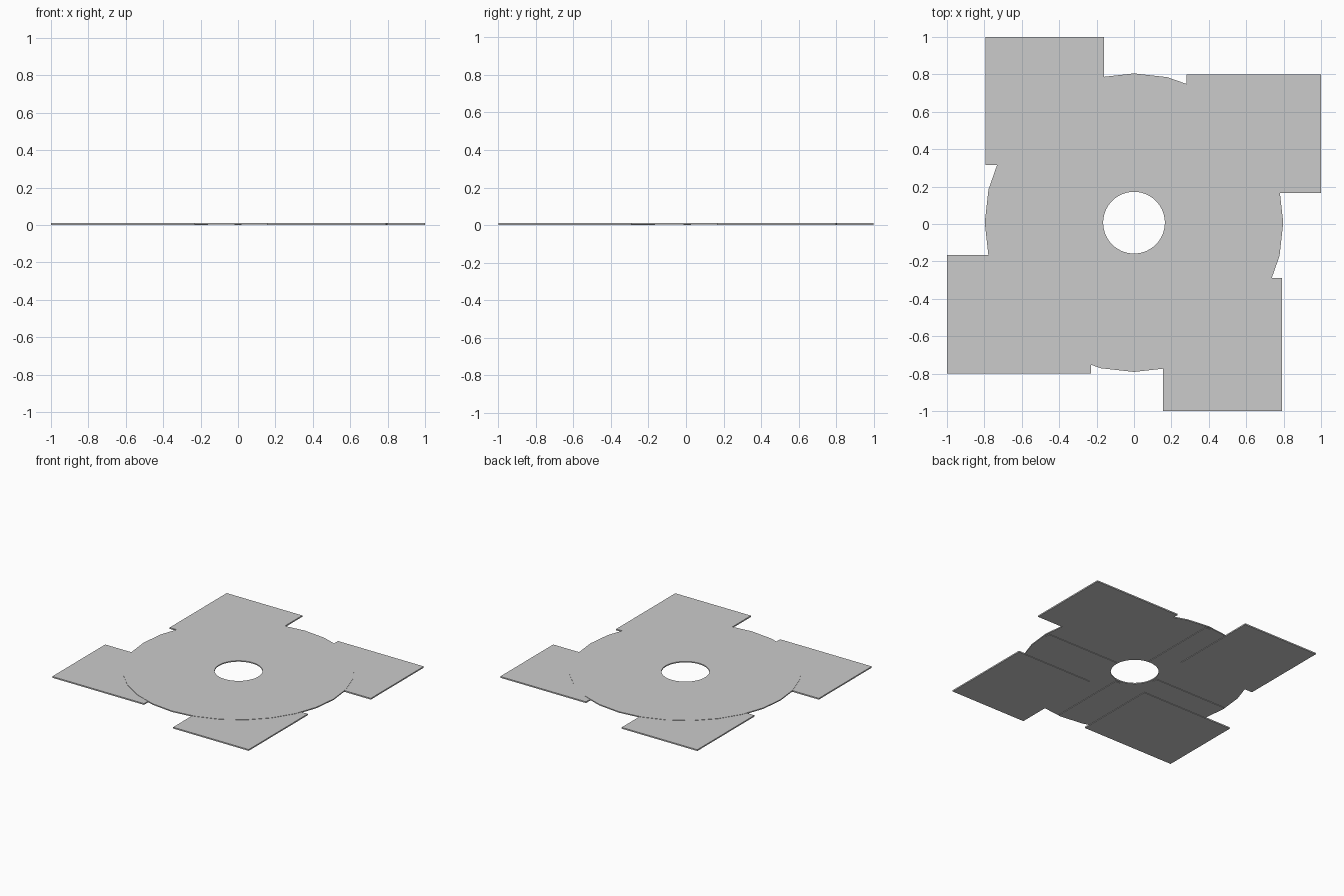
import bpy, bmesh, math

if "Cube" in bpy.data.objects:
    bpy.data.objects.remove(bpy.data.objects["Cube"])

grey = bpy.data.materials.new("light_grey")
grey.diffuse_color = (0.6, 0.6, 0.6, 1)
grey.use_nodes = True
grey.node_tree.nodes["Principled BSDF"].inputs["Base Color"].default_value = grey.diffuse_color


def finish(bm, name):
    bmesh.ops.recalc_face_normals(bm, faces=bm.faces)
    mesh = bpy.data.meshes.new(name)
    bm.to_mesh(mesh)
    bm.free()
    mesh.materials.append(grey)
    ob = bpy.data.objects.new(name, mesh)
    bpy.context.collection.objects.link(ob)
    return ob


def plate(name, x0, x1, y0, y1, z0, z1):
    bm = bmesh.new()
    bmesh.ops.create_cube(bm, size=1)
    for v in bm.verts:
        v.co.x = x1 if v.co.x > 0 else x0
        v.co.y = y1 if v.co.y > 0 else y0
        v.co.z = z1 if v.co.z > 0 else z0
    return finish(bm, name)


# Faceted disc with a round hole: 28-sided rim, 56-sided hole
CY, Z0, Z1 = 0.007, 0.004, 0.012
SIDES, HOLE = 28, 56


def ring(bm, n, r, z):
    return [bm.verts.new((r * math.sin(2 * math.pi * i / n),
                          CY + r * math.cos(2 * math.pi * i / n), z))
            for i in range(n)]


bm = bmesh.new()
ot, ob_ = ring(bm, SIDES, 0.798, Z1), ring(bm, SIDES, 0.798, Z0)
it, ib = ring(bm, HOLE, 0.165, Z1), ring(bm, HOLE, 0.165, Z0)
for i in range(SIDES):
    j = (i + 1) % SIDES
    a, b, c = 2 * i, 2 * i + 1, (2 * i + 2) % HOLE
    bm.faces.new((ot[i], ot[j], it[c], it[b], it[a]))
    bm.faces.new((ob_[i], ob_[j], ib[c], ib[b], ib[a]))
    bm.faces.new((ot[i], ot[j], ob_[j], ob_[i]))
    bm.faces.new((it[a], it[b], ib[b], ib[a]))
    bm.faces.new((it[b], it[c], ib[c], ib[b]))
finish(bm, "disc")

# Four flat corner flaps tucked under the disc
for name, x0, x1, y0, y1 in (
        ("flap_back_right", 0.28, 1.0, 0.165, 0.80),
        ("flap_back_left", -0.795, -0.16, 0.315, 1.0),
        ("flap_front_left", -1.0, -0.23, -0.80, -0.165),
        ("flap_front_right", 0.155, 0.79, -1.0, -0.29)):
    plate(name, x0, x1, y0, y1, 0.0, 0.010)

# Four narrow ribs on the underside, from the hole to the rim
W, A, B = 0.02, 0.18, 0.785
plate("rib_right", A, B, CY - W, CY + W, 0.0, 0.008)
plate("rib_left", -B, -A, CY - W, CY + W, 0.0, 0.008)
plate("rib_back", -W, W, CY + A, CY + B, 0.0, 0.008)
plate("rib_front", -W, W, CY - B, CY - A, 0.0, 0.008)
